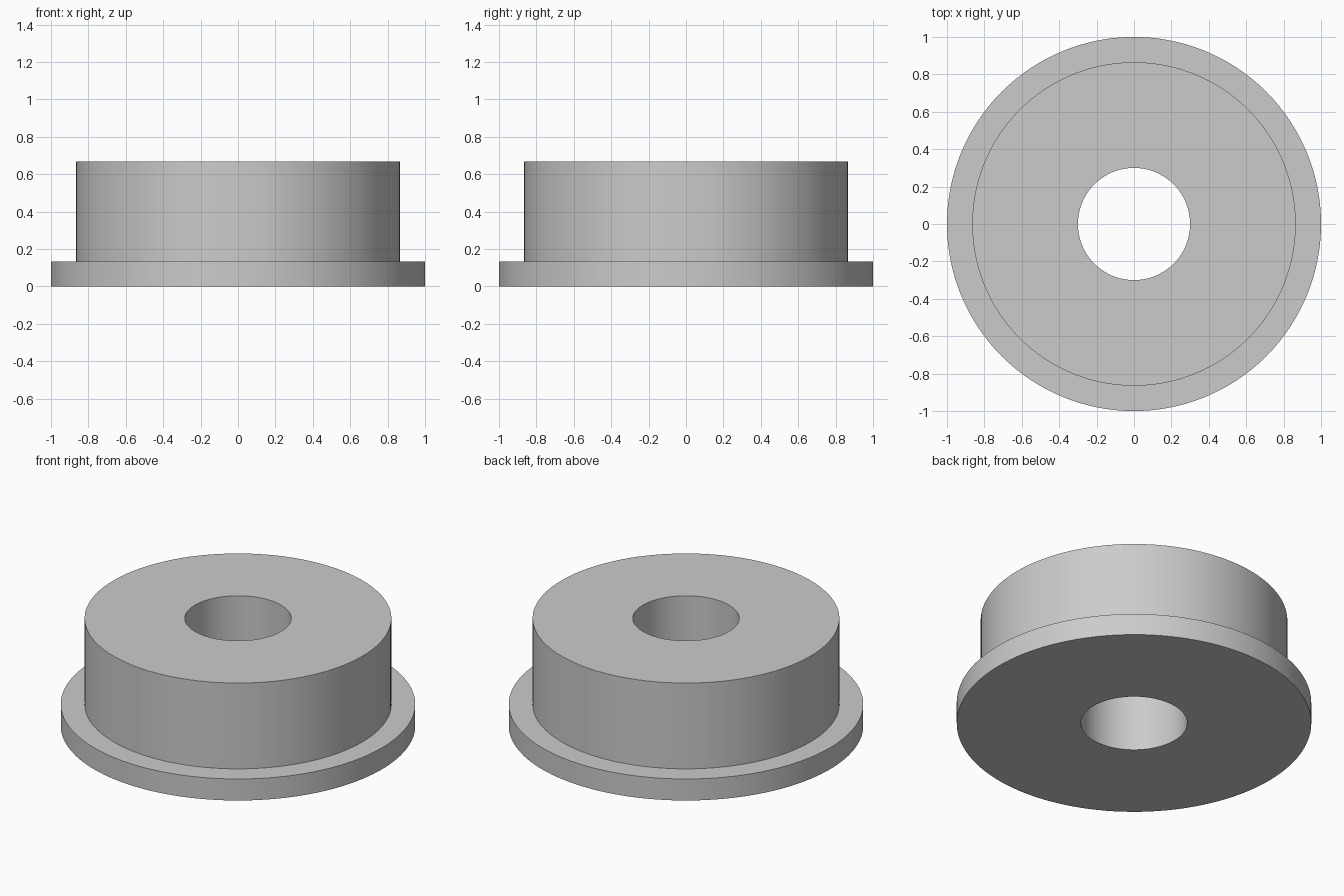
import bpy, bmesh, math

cube = bpy.data.objects.get("Cube")
if cube:
    bpy.data.objects.remove(cube, do_unlink=True)

SEGMENTS = 128
BORE, BODY, FLANGE = 0.30, 0.865, 1.0
STEP, TOP = 0.134, 0.668

# Plain grey finish
grey = bpy.data.materials.new("grey")
grey.use_nodes = True
colour = (0.6, 0.6, 0.6, 1)
grey.diffuse_color = colour
grey.node_tree.nodes["Principled BSDF"].inputs["Base Color"].default_value = colour

# Closed cross-section: flange, step, body and through bore
profile = [(BORE, 0), (FLANGE, 0), (FLANGE, STEP),
           (BODY, STEP), (BODY, TOP), (BORE, TOP)]

# Revolve the cross-section around z
bm = bmesh.new()
verts = [bm.verts.new((r, 0, z)) for r, z in profile]
edges = [bm.edges.new((a, b)) for a, b in zip(verts, verts[1:] + verts[:1])]
bmesh.ops.spin(bm, geom=verts + edges, axis=(0, 0, 1), cent=(0, 0, 0),
               angle=math.tau, steps=SEGMENTS, use_duplicate=False)
bmesh.ops.remove_doubles(bm, verts=bm.verts, dist=0.0001)
bmesh.ops.recalc_face_normals(bm, faces=bm.faces)
mesh = bpy.data.meshes.new("flanged_bushing")
bm.to_mesh(mesh)
bm.free()
mesh.materials.append(grey)

bushing = bpy.data.objects.new("flanged_bushing", mesh)
bpy.context.collection.objects.link(bushing)

# Smooth walls with crisp rims
bpy.ops.object.select_all(action="DESELECT")
bushing.select_set(True)
bpy.context.view_layer.objects.active = bushing
bpy.ops.object.shade_smooth_by_angle(angle=math.radians(30))
